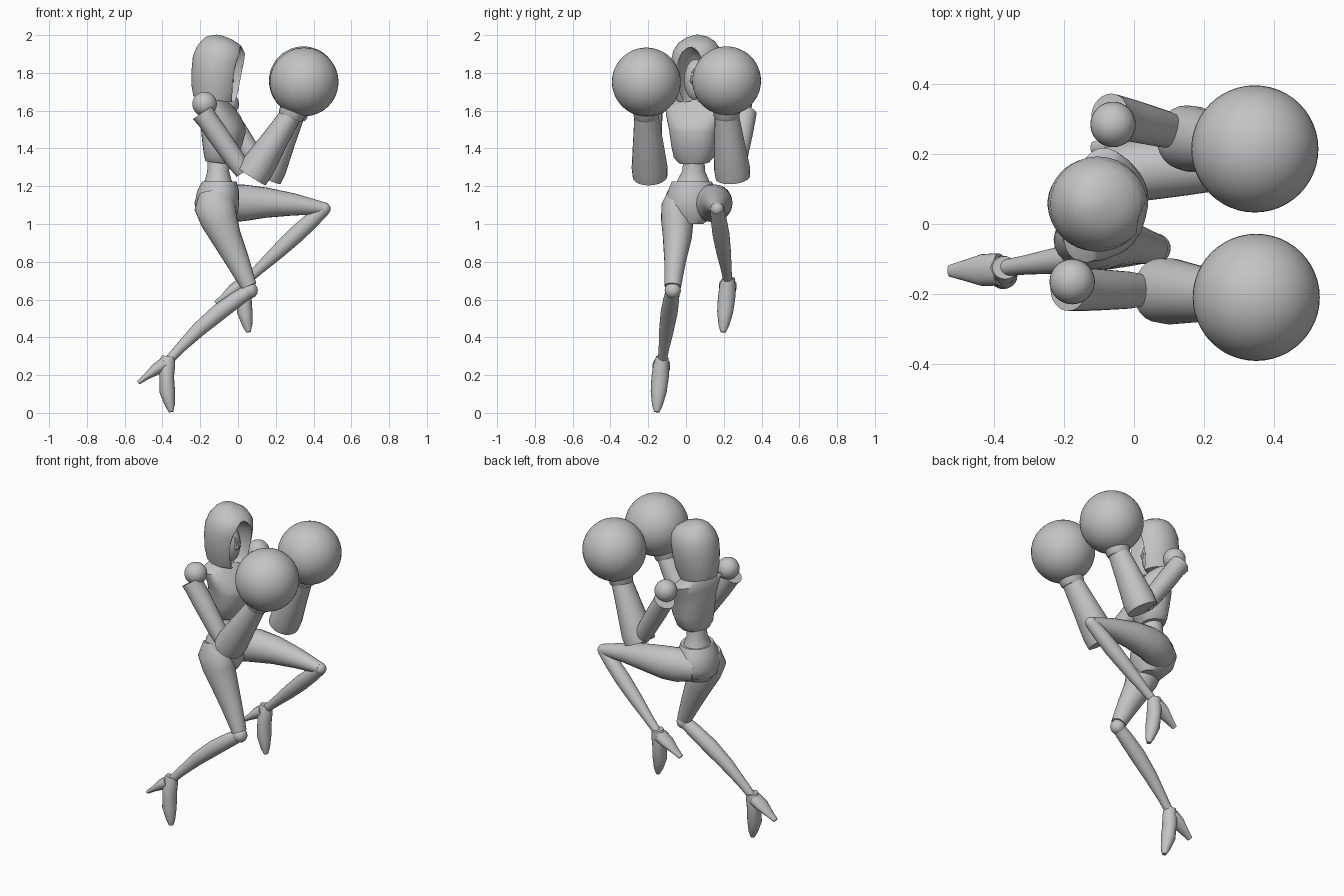
import bpy, bmesh, math
from mathutils import Vector, Matrix

cube = bpy.data.objects.get("Cube")
if cube:
    bpy.data.objects.remove(cube, do_unlink=True)

grey = bpy.data.materials.new("plain grey")
grey.use_nodes = True
colour = (0.55, 0.55, 0.55, 1)
grey.diffuse_color = colour
grey.node_tree.nodes["Principled BSDF"].inputs["Base Color"].default_value = colour

YAW = math.radians(-14.5)  # upper body turns towards the leading side


def finish(bm, name, angle=40):
    bmesh.ops.recalc_face_normals(bm, faces=bm.faces)
    mesh = bpy.data.meshes.new(name)
    bm.to_mesh(mesh)
    bm.free()
    ob = bpy.data.objects.new(name, mesh)
    bpy.context.collection.objects.link(ob)
    mesh.materials.append(grey)
    bpy.ops.object.select_all(action='DESELECT')
    bpy.context.view_layer.objects.active = ob
    ob.select_set(True)
    bpy.ops.object.shade_smooth_by_angle(angle=math.radians(angle))
    return ob


def skin(name, rings):
    """Join rings of points into a closed body."""
    bm = bmesh.new()
    rows = [[bm.verts.new(p) for p in ring] for ring in rings]
    n = len(rows[0])
    for a, b in zip(rows, rows[1:]):
        for i in range(n):
            j = (i + 1) % n
            bm.faces.new((a[i], a[j], b[j], b[i]))
    bm.faces.new(rows[0])
    bm.faces.new(rows[-1])
    return finish(bm, name)


def limb(name, sections, n=24):
    """Sections are (x, y, z, side radius, front radius) along a path."""
    pts = [Vector(s[:3]) for s in sections]
    rings = []
    for i, s in enumerate(sections):
        t = (pts[min(i + 1, len(pts) - 1)] - pts[max(i - 1, 0)]).normalized()
        u = Vector((0, 1, 0))
        u = (u - t * u.dot(t)).normalized()
        v = t.cross(u)
        ring = []
        for k in range(n):
            a = math.tau * k / n
            ring.append(pts[i] + u * math.cos(a) * s[3] + v * math.sin(a) * s[-1])
        rings.append(ring)
    return skin(name, rings)


def trunk(name, sections, yaw=YAW, power=0.85, n=32, tilt=0):
    """Sections are (z, x, y, half depth, half width), stacked upwards."""
    rings = []
    for z, x, y, d, w in sections:
        ring = []
        for k in range(n):
            c, s = math.cos(math.tau * k / n), math.sin(math.tau * k / n)
            px = math.copysign(abs(c) ** power, c) * d
            py = math.copysign(abs(s) ** power, s) * w
            p = Matrix.Rotation(yaw, 3, 'Z') @ Vector((px, py, 0))
            ring.append(p + Vector((x, y, z - px * tilt)))
        rings.append(ring)
    return skin(name, rings)


def ball(name, centre, radii, yaw=0, n=48):
    bm = bmesh.new()
    bmesh.ops.create_uvsphere(bm, u_segments=n, v_segments=n // 2, radius=1)
    m = Matrix.Translation(centre) @ Matrix.Rotation(yaw, 4, 'Z') @ Matrix.Diagonal((*radii, 1))
    bm.transform(m)
    return finish(bm, name)


# Head: solid hood, hollowed at the front, with a mask inside
hood = trunk("hood", [
    (1.66, -.125, .055, .112, .105), (1.72, -.118, .055, .130, .122),
    (1.80, -.11, .056, .136, .134), (1.87, -.102, .057, .137, .136),
    (1.92, -.09, .057, .129, .125), (1.96, -.087, .057, .103, .098),
    (1.985, -.095, .057, .068, .062), (2.0, -.10, .057, .015, .015)],
    power=1, n=40, tilt=.15)
forward = Matrix.Rotation(YAW, 3, 'Z') @ Vector((1, 0, 0))
cutter = ball("hood_cutter", Vector((-.11, .056, 1.775)) + forward * .14, (.15, .08, .16), YAW)
cutter.hide_render = True
bpy.context.view_layer.objects.active = hood
mod = hood.modifiers.new("face_opening", 'BOOLEAN')
mod.operation, mod.object, mod.solver = 'DIFFERENCE', cutter, 'EXACT'
bpy.ops.object.modifier_apply(modifier=mod.name)
bpy.data.objects.remove(cutter, do_unlink=True)
ball("mask", Vector((-.11, .056, 1.76)) + forward * .005, (.075, .065, .115), YAW, 24)
nose = Vector((-.11, .056, 0)) + forward * .075
limb("nose", [(nose.x - .01, nose.y, 1.82, .006, .006), (nose.x, nose.y, 1.755, .016, .018),
              (nose.x - .01, nose.y, 1.74, .01, .008)], 8)
limb("neck", [(-.13, .055, 1.60, .055), (-.12, .055, 1.74, .05)])

# Torso
trunk("ribcage", [
    (1.325, -.10, .043, .07, .08), (1.355, -.094, .043, .082, .108),
    (1.42, -.085, .044, .10, .122), (1.50, -.078, .046, .115, .135),
    (1.53, -.08, .047, .112, .142), (1.58, -.093, .05, .10, .157),
    (1.625, -.112, .054, .08, .167), (1.66, -.12, .055, .058, .10)], tilt=.12)
trunk("waist", [
    (1.36, -.10, .043, .06, .055), (1.28, -.105, .04, .058, .06),
    (1.24, -.105, .038, .068, .08), (1.18, -.105, .036, .09, .10)], yaw=0, power=1)
trunk("pelvis", [
    (1.225, -.098, .030, .09, .106), (1.18, -.105, .034, .109, .128),
    (1.11, -.112, .035, .118, .148), (1.05, -.11, .035, .107, .125),
    (1.0, -.10, .03, .07, .06)], yaw=.12, power=1)

# Arms: shoulder ball, sleeve with level top, flared forearm, cuff and round glove
arms = {
    "right": ((-.177, -.165, 1.635), (-.188, -.187, 1.59), (.03, -.19, 1.275),
              (.072, -.19, 1.252), (.35, -.21, 1.752)),
    "left": ((-.06, .285, 1.635), (-.07, .312, 1.59), (.125, .262, 1.285),
             (.145, .248, 1.248), (.346, .215, 1.758)),
}
for side, (shoulder, top, low, elbow, fist) in arms.items():
    ball(side + "_shoulder", shoulder, (.065,) * 3, n=32)
    a, b = Vector(top), Vector(low)
    limb(side + "_upper_arm", [(*a, .062, .062), (*a.lerp(b, .1), .062, .056),
                               (*a.lerp(b, .35), .06, .057), (*a.lerp(b, .8), .053), (*b, .045)])
    e, f = Vector(elbow), Vector(fist)
    wrist = Vector((.285 if side == "right" else .30, f.y, 1.585))
    limb(side + "_forearm", [(*e, .092, .088), (*e.lerp(wrist, .15), .095, .09),
                             (*e.lerp(wrist, .6), .078, .07), (*wrist, .063, .056)])
    limb(side + "_cuff", [(*wrist.lerp(f, s), r) for s, r in
                          ((-.15, .06), (-.08, .068), (.1, .072), (.25, .08), (.4, .11))])
    ball(side + "_glove", fist, (.182,) * 3)

# Legs: the right one trails, the left one is raised
limb("right_thigh", [
    (-.135, -.035, 1.17, .06, .07), (-.125, -.045, 1.10, .085, .108), (-.10, -.046, 1.02, .086, .098),
    (-.062, -.046, .93, .077, .08), (0, -.058, .80, .057, .062), (.058, -.07, .67, .044, .042)])
limb("left_thigh", [
    (-.13, .10, 1.10, .08, .08), (-.05, .135, 1.11, .092, .10), (.03, .157, 1.112, .09, .097),
    (.15, .164, 1.113, .082, .08), (.30, .164, 1.103, .06, .058), (.455, .165, 1.083, .036, .032)])
knees = {"right": (Vector((.062, -.07, .648)), Vector((-.365, -.125, .28))),
         "left": (Vector((.455, .165, 1.08)), Vector((.045, .222, .70)))}
for side, (knee, ankle) in knees.items():
    ball(side + "_knee", knee, (.043 if side == "right" else .035,) * 3, n=24)
    bend = Vector((-.015, 0, .015)) if side == "right" else Vector()
    calf = [(*(knee.lerp(ankle, s) + bend * math.sin(s * math.pi)), r) for s, r in
            ((0, .036), (.15, .042), (.35, .045), (.6, .039), (.85, .028), (1, .024))]
    limb(side + "_shin", calf)

# Feet: pointed shoe with a slanted heel, repeated for both legs
shoe = [(-.37, -.125, .295, .033, .036), (-.378, -.132, .25, .042, .045),
        (-.377, -.137, .19, .046, .038), (-.374, -.145, .11, .042, .041),
        (-.36, -.152, .04, .028, .026), (-.354, -.155, .005, .014, .012)]
heel = [(-.385, -.13, .262, .046, .036), (-.435, -.132, .23, .046, .031),
        (-.485, -.133, .192, .03, .017), (-.528, -.134, .16, .017, .011)]
for side, move in (("right", (0, 0, 0)), ("left", (.41, .352, .422))):
    for part, shape in (("shoe", shoe), ("heel", heel)):
        limb(side + "_" + part, [(s[0] + move[0], s[1] + move[1], s[2] + move[2], *s[3:])
                                 for s in shape], 20)
